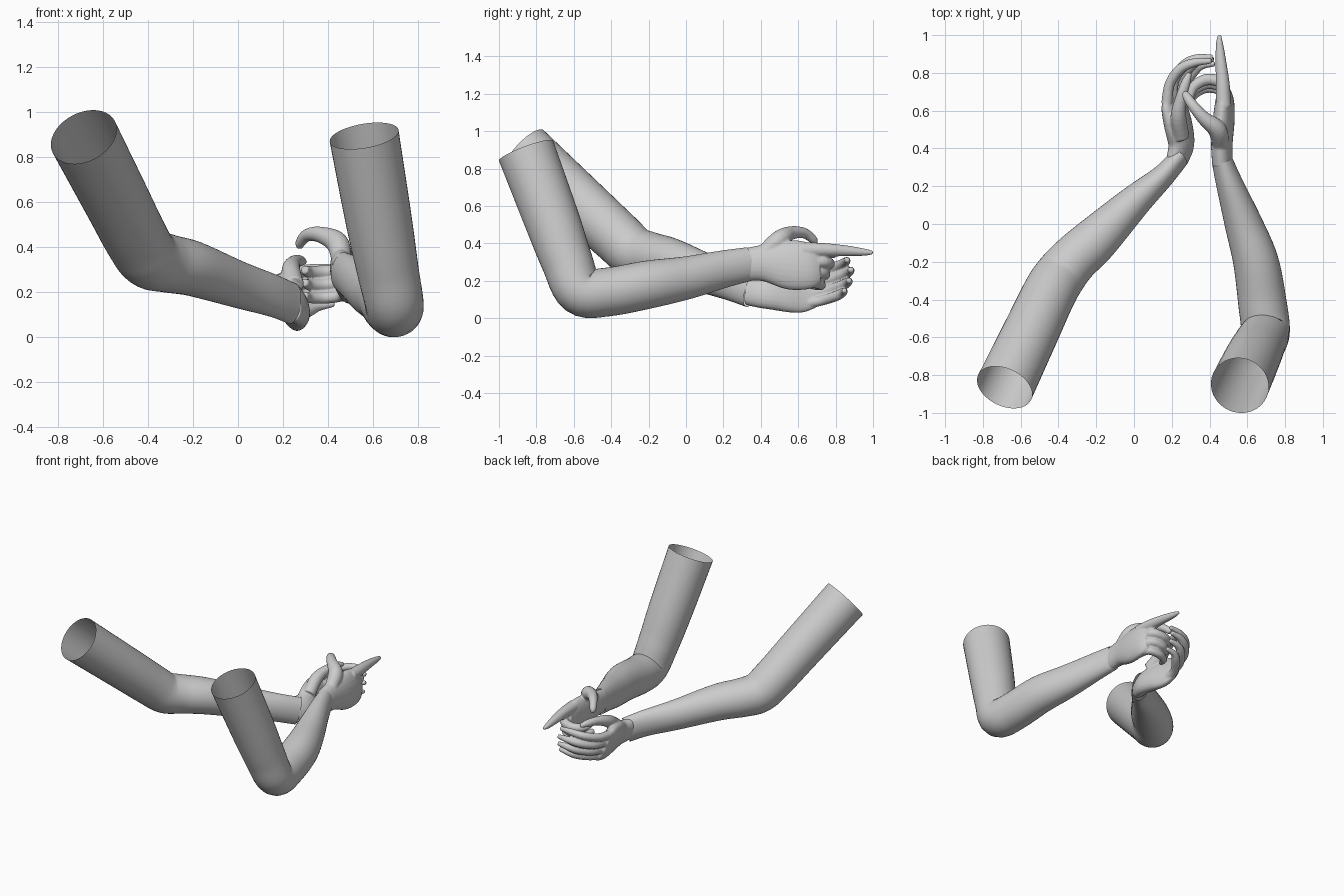
import bpy, bmesh, math
from mathutils import Vector

cube = bpy.data.objects.get("Cube")
if cube:
    bpy.data.objects.remove(cube, do_unlink=True)

grey = bpy.data.materials.new("plain grey")
grey.use_nodes = True
colour = (0.6, 0.6, 0.6, 1)
grey.diffuse_color = colour
grey.node_tree.nodes["Principled BSDF"].inputs["Base Color"].default_value = colour


def spline(points, steps):
    """Smooth path through points; every value (place and radii) is blended."""
    pts = [Vector(p) for p in points]
    pts = [pts[0] * 2 - pts[1]] + pts + [pts[-1] * 2 - pts[-2]]
    path = []
    for a, b, c, d in zip(pts, pts[1:], pts[2:], pts[3:]):
        for i in range(steps):
            t = i / steps
            path.append(b + (c - a) * (t / 2) + (a * 2 - b * 5 + c * 4 - d) * (t * t / 2)
                        + (b * 3 - a - c * 3 + d) * (t ** 3 / 2))
    return path + [pts[-2]]


def add_tube(bm, points, up=(0, 0, 1), sides=24, steps=5, caps=True):
    """Sweep an oval along a path of (x, y, z, half width, half height)."""
    path = spline([tuple(p) if len(p) == 5 else (*p, p[3]) for p in points], steps)
    centres = [Vector(p[:3]) for p in path]
    rings = []
    for i, p in enumerate(path):
        along = (centres[min(i + 1, len(path) - 1)] - centres[max(i - 1, 0)]).normalized()
        side = along.cross(Vector(up)).normalized()
        top = side.cross(along)
        angles = [math.tau * k / sides for k in range(sides)]
        rings.append([bm.verts.new(centres[i] + side * p[3] * math.cos(a) + top * p[4] * math.sin(a))
                      for a in angles])
    for r, s in zip(rings, rings[1:]):
        for k in range(sides):
            n = (k + 1) % sides
            bm.faces.new((r[k], r[n], s[n], s[k]))
    if caps:
        bm.faces.new(rings[0][::-1])
        bm.faces.new(rings[-1])


def finish(bm, name):
    bmesh.ops.recalc_face_normals(bm, faces=bm.faces)
    for f in bm.faces:
        f.smooth = True
    mesh = bpy.data.meshes.new(name)
    bm.to_mesh(mesh)
    bm.free()
    mesh.materials.append(grey)
    obj = bpy.data.objects.new(name, mesh)
    bpy.context.collection.objects.link(obj)
    return obj


def make_arm(name, points, up):
    bm = bmesh.new()
    add_tube(bm, points, up, sides=40, steps=6, caps=False)
    return finish(bm, name)


def make_hand(name, palm, up, digits):
    """Fuse the palm and its digits into one soft skin."""
    bm = bmesh.new()
    add_tube(bm, palm, up)
    for digit in digits:
        add_tube(bm, digit, (0.1, 0.1, 1), sides=14)
    obj = finish(bm, name)
    skin = obj.modifiers.new("skin", 'REMESH')
    skin.mode = 'VOXEL'
    skin.voxel_size = 0.006
    skin.use_smooth_shade = True
    soft = obj.modifiers.new("soften", 'SMOOTH')
    soft.iterations = 5
    return obj


# Left arm: open sleeve end, tight elbow, forearm flattening to the wrist
make_arm("left_arm", [
    (0.56, -0.855, 0.895, 0.155), (0.625, -0.715, 0.52, 0.147), (0.665, -0.635, 0.3, 0.137),
    (0.695, -0.565, 0.145, 0.13), (0.68, -0.42, 0.14, 0.128, 0.13), (0.645, -0.2, 0.18, 0.12, 0.128),
    (0.58, 0, 0.215, 0.1, 0.115), (0.51, 0.2, 0.262, 0.073, 0.1), (0.465, 0.34, 0.29, 0.055, 0.09)],
    (0, 0, 1))

# Right arm: gentler elbow
make_arm("right_arm", [
    (-0.685, -0.865, 0.89, 0.155), (-0.54, -0.56, 0.61, 0.147), (-0.45, -0.37, 0.435, 0.142),
    (-0.395, -0.28, 0.355, 0.138), (-0.32, -0.19, 0.33, 0.13), (-0.2, -0.08, 0.305, 0.122, 0.122),
    (0, 0.115, 0.235, 0.088, 0.105), (0.15, 0.25, 0.187, 0.062, 0.096), (0.24, 0.35, 0.15, 0.052, 0.094)],
    (-0.15, 0, 1))

# Left hand: index pointing, thumb arched, the other fingers curled inward
left_digits = [
    [(0.475, 0.62, 0.365, 0.042), (0.47, 0.74, 0.365, 0.037), (0.46, 0.86, 0.36, 0.029),
     (0.453, 0.95, 0.353, 0.02), (0.452, 1.0, 0.35, 0.01)],
    [(0.46, 0.42, 0.35, 0.045), (0.44, 0.5, 0.42, 0.05), (0.37, 0.56, 0.455, 0.037),
     (0.31, 0.63, 0.455, 0.029), (0.277, 0.68, 0.42, 0.023), (0.275, 0.69, 0.395, 0.013)]]
for i in range(3):
    z, back, r = 0.3 - 0.057 * i, 0.022 * i, 0.031 - 0.002 * i
    left_digits.append([
        (0.485, 0.63 - back, z, r), (0.465, 0.74 - back, z, r), (0.39, 0.765 - back, z - 0.01, r),
        (0.32, 0.73 - back, z - 0.01, r * 0.9), (0.295, 0.67 - back, z, r * 0.6)])
make_hand("left_hand", [
    (0.468, 0.31, 0.285, 0.053, 0.086), (0.465, 0.42, 0.295, 0.056, 0.1), (0.475, 0.55, 0.285, 0.056, 0.132),
    (0.48, 0.65, 0.28, 0.048, 0.127), (0.472, 0.71, 0.285, 0.034, 0.1)], (-0.12, 0, 1), left_digits)

# Right hand: cupped round the other hand, thumb on top
right_digits = [
    [(0.25, 0.46, 0.23, 0.045), (0.235, 0.57, 0.3, 0.042), (0.25, 0.67, 0.335, 0.03),
     (0.275, 0.75, 0.34, 0.025), (0.295, 0.8, 0.335, 0.013)]]
for s, reach in ((0.09, -0.01), (0.033, 0.01), (-0.03, 0), (-0.088, -0.025)):
    x, z, r = 0.21 - 0.4 * s, 0.16 + 0.92 * s, 0.03 - abs(s) * 0.03
    right_digits.append([
        (x, 0.64, z, r * 1.1), (x + 0.015, 0.75 + reach, z + 0.015, r),
        (x + 0.07, 0.83 + reach, z + 0.04, r), (0.34 - 0.2 * s, 0.865 + reach, z + 0.06, r * 0.85),
        (0.42 - 0.1 * s, 0.873 + reach, z + 0.07, r * 0.5)])
make_hand("right_hand", [
    (0.225, 0.33, 0.155, 0.05, 0.088), (0.25, 0.42, 0.15, 0.06, 0.105), (0.235, 0.52, 0.155, 0.06, 0.13),
    (0.215, 0.61, 0.155, 0.05, 0.135), (0.208, 0.68, 0.16, 0.036, 0.115)], (-0.4, 0, 0.92), right_digits)
